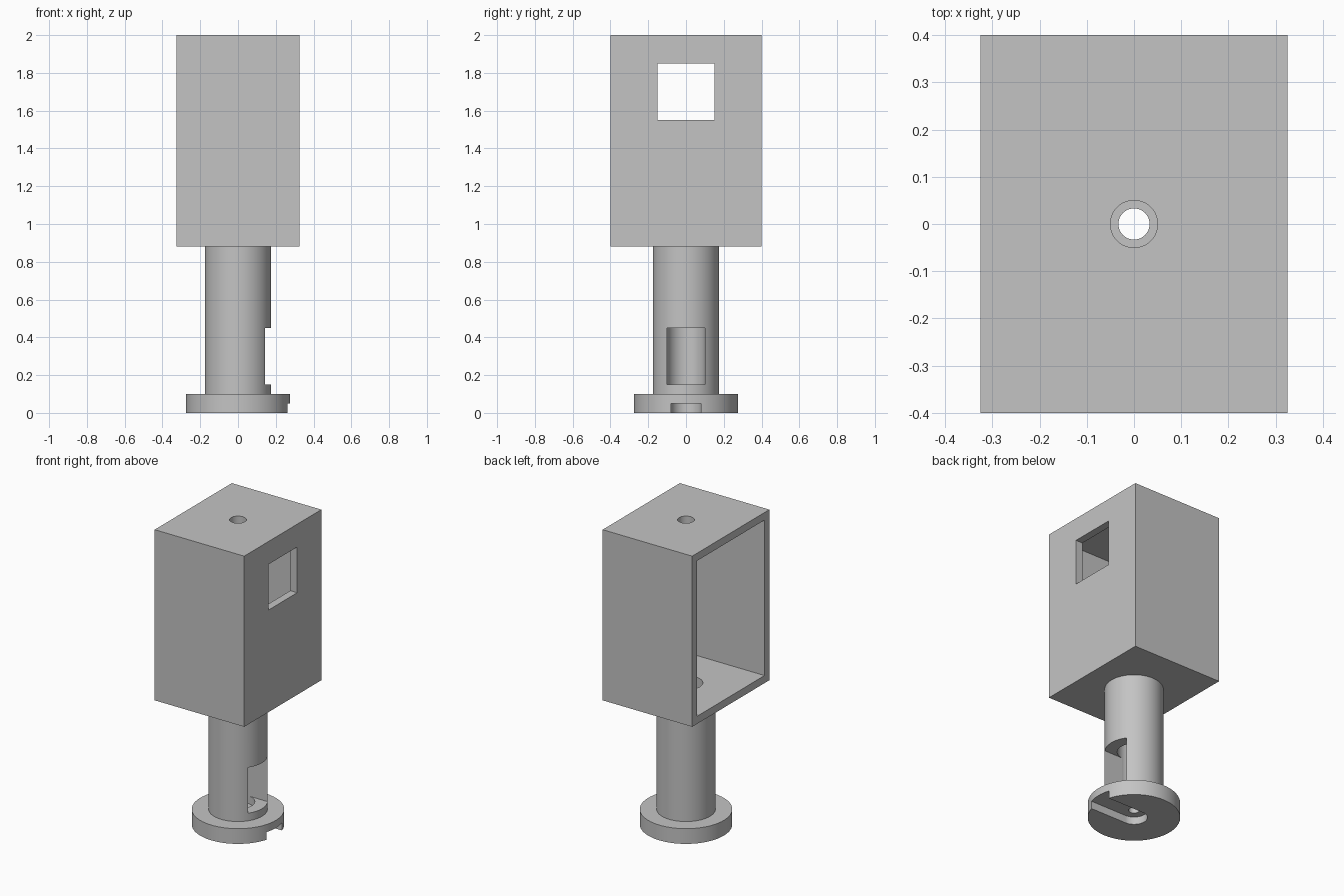
import bpy
import math

if "Cube" in bpy.data.objects:
    bpy.data.objects.remove(bpy.data.objects["Cube"], do_unlink=True)

grey = bpy.data.materials.new("plain grey")
grey.use_nodes = True
colour = (0.55, 0.55, 0.55, 1)
grey.diffuse_color = colour
grey.node_tree.nodes["Principled BSDF"].inputs["Base Color"].default_value = colour


def box(name, x, y, z):
    """Box spanning the given (low, high) ranges."""
    bpy.ops.mesh.primitive_cube_add(size=1, location=[sum(r) / 2 for r in (x, y, z)])
    ob = bpy.context.object
    ob.name = name
    ob.scale = [r[1] - r[0] for r in (x, y, z)]
    bpy.ops.object.transform_apply(location=True, rotation=False, scale=True)
    ob.data.materials.append(grey)
    return ob


def cylinder(name, radius, z, sides=96):
    """Upright cylinder on the z axis spanning the (low, high) range."""
    bpy.ops.mesh.primitive_cylinder_add(
        vertices=sides, radius=radius, depth=z[1] - z[0], location=(0, 0, sum(z) / 2))
    ob = bpy.context.object
    ob.name = name
    bpy.ops.object.transform_apply(location=True, rotation=False, scale=True)
    ob.data.materials.append(grey)
    return ob


def cut(ob, *cutters):
    """Subtract each cutter, then remove it and smooth the round walls."""
    bpy.ops.object.select_all(action='DESELECT')
    bpy.context.view_layer.objects.active = ob
    ob.select_set(True)
    for cutter in cutters:
        cutter.hide_render = True
        mod = ob.modifiers.new("cut", 'BOOLEAN')
        mod.operation = 'DIFFERENCE'
        mod.solver = 'EXACT'
        mod.object = cutter
        bpy.ops.object.modifier_apply(modifier=mod.name)
        bpy.data.objects.remove(cutter, do_unlink=True)
    bpy.ops.object.shade_smooth_by_angle(angle=math.radians(30))


wall = 0.05
bore = 0.1
box_low, box_high = 0.88, 2.0
half_x, half_y = 0.325, 0.4

# Housing: hollow box open on one side, with a window, a top hole and a floor hole
housing = box("housing", (-half_x, half_x), (-half_y, half_y), (box_low, box_high))
cut(housing,
    box("cavity", (-1, half_x - wall), (wall - half_y, half_y - wall),
        (box_low + wall, box_high - wall)),
    box("window", (0.2, 0.5), (-0.15, 0.15), (1.55, 1.85)),
    cylinder("top_hole", 0.05, (1.9, 2.1), 64),
    cylinder("floor_hole", bore, (0.8, 1.0)))

# Stem: tube with a side slot as wide as its bore
stem = cylinder("stem", 0.175, (0.1, box_low))
cut(stem,
    cylinder("stem_bore", bore, (0.0, 1.0)),
    box("side_slot", (0.01, 0.3), (-bore, bore), (0.15, 0.45)))

# Foot: disc with a pin hole and a round-ended groove underneath
foot = cylinder("foot", 0.275, (0, 0.1))
cut(foot,
    cylinder("pin_hole", 0.033, (-0.1, 0.2), 48),
    cylinder("groove_end", 0.08, (-0.1, 0.05)),
    box("groove", (0, 0.4), (-0.08, 0.08), (-0.1, 0.05)))
